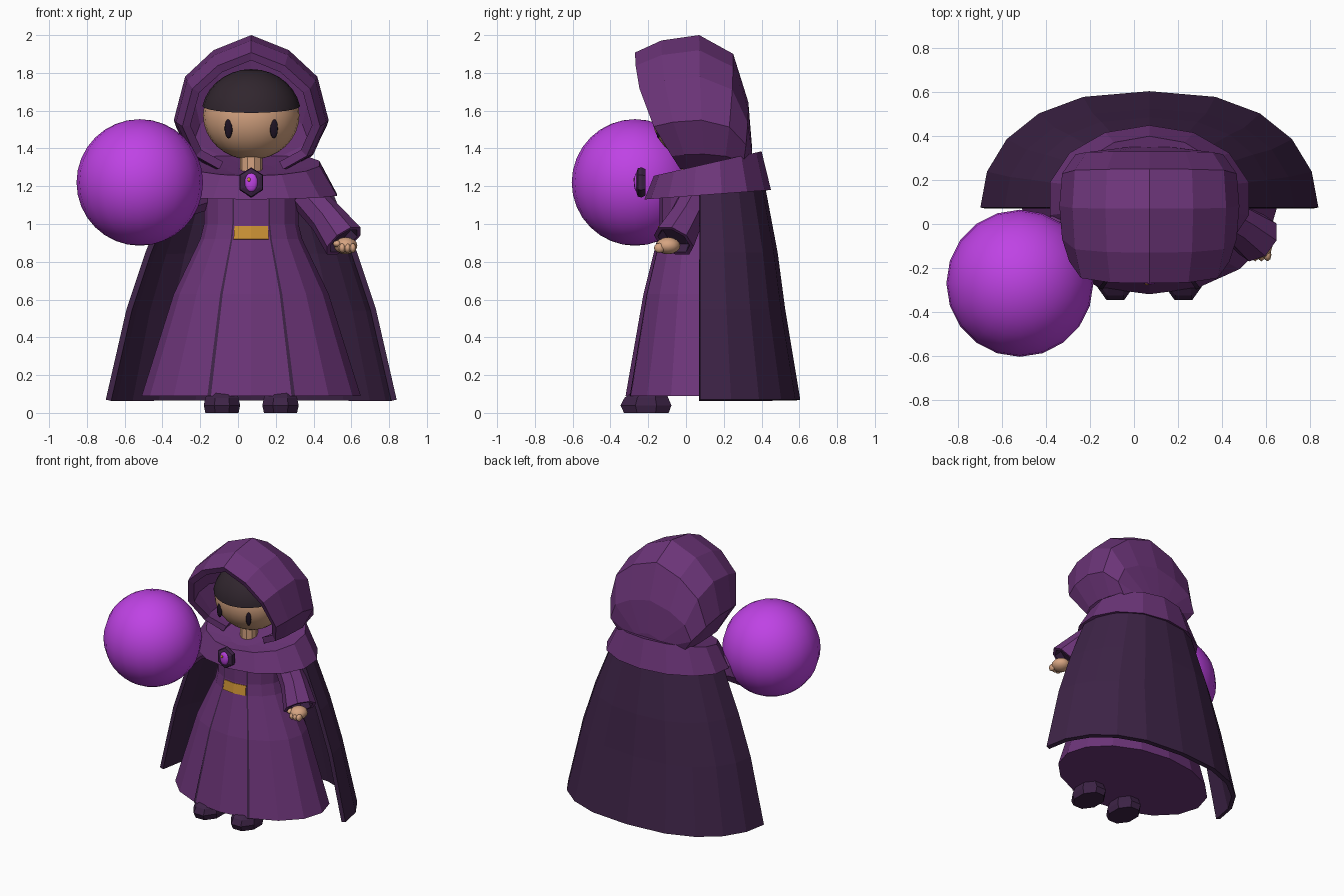
import bpy, bmesh
from math import sin, cos, pi, radians
from mathutils import Vector, Matrix

cube = bpy.data.objects.get("Cube")
if cube:
    bpy.data.objects.remove(cube, do_unlink=True)

CX = 0.07  # the figure's own centre line


def material(name, r, g, b):
    m = bpy.data.materials.new(name)
    m.use_nodes = True
    m.diffuse_color = (r, g, b, 1)
    m.node_tree.nodes["Principled BSDF"].inputs["Base Color"].default_value = (r, g, b, 1)
    return m


PURPLE = material("robe purple", .15, .035, .19)
DARK = material("dark plum", .047, .017, .062)
ORB = material("bright violet", .52, .055, .78)
SKIN = material("skin", .67, .37, .22)
HAIR = material("dark hair", .03, .019, .027)
GOLD = material("gold", .58, .28, .035)
EYE = material("eye black", .012, .006, .016)


def finish(name, bm, mats, smooth=False, shell=0):
    bmesh.ops.recalc_face_normals(bm, faces=bm.faces)
    for f in bm.faces:
        f.smooth = smooth
    me = bpy.data.meshes.new(name)
    bm.to_mesh(me)
    bm.free()
    for m in mats:
        me.materials.append(m)
    ob = bpy.data.objects.new(name, me)
    bpy.context.collection.objects.link(ob)
    if shell:
        mod = ob.modifiers.new("thickness", "SOLIDIFY")
        mod.thickness = shell
        mod.offset = -1
    return ob


def loft(name, rings, mats, closed=True, start=False, end=False, shell=0, dark_from=None):
    """Skin a list of point rings; bands from dark_from on use the second material."""
    bm = bmesh.new()
    rows = [[bm.verts.new(p) for p in ring] for ring in rings]
    n = len(rows[0])
    for i, (a, b) in enumerate(zip(rows, rows[1:])):
        for k in range(n if closed else n - 1):
            j = (k + 1) % n
            f = bm.faces.new((a[k], a[j], b[j], b[k]))
            if dark_from is not None and i >= dark_from:
                f.material_index = 1
    if start:
        bm.faces.new(rows[0])
    if end:
        f = bm.faces.new(rows[-1])
        if dark_from is not None:
            f.material_index = 1
    return finish(name, bm, mats, shell=shell)


def turn(n, offset=0):
    return [2 * pi * k / n + offset for k in range(n)]


def oval(z, rx, ry, cy, angles, tilt=0, cx=CX, power=1):
    """Horizontal oval; tilt raises the back and lowers the front."""
    pts = []
    for a in angles:
        c = cos(a)
        x = abs(c) ** power * (1 if c > 0 else -1)
        pts.append((cx + rx * x, cy + ry * sin(a), z + tilt * sin(a)))
    return pts


def ball(name, centre, radii, mat, segs=20, rows=12, smooth=True, cut=None):
    bm = bmesh.new()
    bmesh.ops.create_uvsphere(bm, u_segments=segs, v_segments=rows, radius=1)
    bmesh.ops.transform(bm, matrix=Matrix.Translation(centre) @ Matrix.Diagonal((*radii, 1)), verts=bm.verts)
    if cut:
        bmesh.ops.bisect_plane(bm, geom=bm.verts[:] + bm.edges[:] + bm.faces[:],
                               plane_co=cut[0], plane_no=cut[1], clear_inner=True)
    return finish(name, bm, [mat], smooth)


# Robe: sixteen-sided skirt narrowing to the waist and chest
skirt = [(.09, .58, .39), (.63, .41, .295), (.92, .27, .222), (1, .25, .21), (1.2, .25, .21)]
loft("robe", [oval(z, rx, ry, .07, turn(16)) for z, rx, ry in skirt], [PURPLE], start=True, end=True)

# Dark seams beside the front panel
for side, name in ((-1, "right"), (1, "left")):
    angles = [-pi / 2 + side * radians(d) for d in (21.3, 22.5, 23.3)]
    loft(name + "_seam", [oval(z, rx * 1.012, ry * 1.012, .07, angles) for z, rx, ry in skirt],
         [DARK], closed=False)

# Belt clasp
angles = [-pi / 2 + radians(d) for d in (-20, 0, 20)]
loft("belt_clasp", [oval(z, r + .008, r - .035, .07, angles) for z, r in ((.92, .265), (.99, .252))],
     [GOLD], closed=False, shell=.008)

# Long cape hanging behind
cape = [(.07, .77, .53), (.55, .66, .45), (.85, .56, .41), (1.22, .41, .34)]
loft("cape", [oval(z, rx, ry, .075, [pi * k / 10 for k in range(11)], power=.8) for z, rx, ry in cape],
     [DARK], closed=False, shell=.03)

# Shoulder capelet
capelet = [(1.17, .38, .27, .115, .03), (1.155, .465, .335, .115, .025),
           (1.32, .37, .285, .115, .065), (1.29, .13, .13, .03, .03)]
loft("capelet", [oval(z, rx, ry, cy, turn(14, pi / 14), tilt) for z, rx, ry, cy, tilt in capelet],
     [PURPLE], start=True, end=True)

# Hood: one arch repeated from front to back
arch = [(0, 2), (.2, 1.92), (.35, 1.78), (.41, 1.55), (.33, 1.37), (.19, 1.29)]
arch = [(-x, z) for x, z in arch[:0:-1]] + arch
stations = [(-.27, -.03, .89, .87), (-.13, .02, .97, .96), (.07, .1, 1, 1),
            (.25, .2, .97, .86), (.33, .3, .82, .5), (.35, .345, .3, .16)]
rings = []
for top, low, sx, sz in stations:
    ring = []
    for x, z in arch:
        t = min(1, (2 - z) / .7) ** 2
        ring.append((CX + x * sx, top + (low - top) * t, 1.29 + (z - 1.29) * sz))
    rings.append(ring)
loft("hood", rings, [PURPLE], closed=False, end=True, shell=.045)

# Head, hair and neck
ball("head", (CX, .05, 1.575), (.255, .23, .235), SKIN, 24, 16)
ball("hair", (CX, .055, 1.575), (.264, .248, .245), HAIR, 24, 16,
     cut=((CX, -.18, 1.59), (0, -.15, 1)))
loft("neck", [oval(z, .06, .06, .03, turn(10)) for z in (1.22, 1.4)], [SKIN])

# Eyes
for side, name in ((-1, "right"), (1, "left")):
    ball(name + "_eye", (CX + side * .12, -.146, 1.505), (.021, .012, .052), EYE, 12, 8)

# Brooch: pointed six-sided setting with a gem and a gold glint
loft("brooch_setting", [[(CX + r * .9 * sin(a), y, 1.22 + r * cos(a)) for a in turn(6)]
                        for y, r in ((-.215, .07), (-.235, .08), (-.255, .075), (-.262, .055))],
     [DARK], start=True, end=True)
ball("brooch_gem", (CX, -.26, 1.22), (.036, .016, .05), ORB, 10, 8)
ball("brooch_glint", (CX - .012, -.274, 1.235), (.009, .005, .011), GOLD, 8, 6)


# Sleeves with hollow dark cuffs
def sleeve(name, path):
    pts = [Vector(p) for p in path]
    radii = [.09, .095, .115]
    axes = [pts[1] - pts[0], pts[2] - pts[0], pts[2] - pts[1]]
    tip = axes[2].normalized()
    pts += [pts[2], pts[2] - tip * .05]
    radii += [.092, .085]
    axes += [tip, tip]
    rings = []
    for p, r, axis in zip(pts, radii, axes):
        q = axis.to_track_quat("Z", "Y")
        rings.append([p + q @ Vector((r * cos(a), r * sin(a), 0)) for a in turn(8, pi / 8)])
    loft(name, rings, [PURPLE, DARK], start=True, end=True, dark_from=3)


sleeve("left_sleeve", [(.36, .06, 1.15), (.47, 0, 1.03), (.56, -.065, .91)])
sleeve("right_sleeve", [(-.21, .06, 1.15), (-.32, -.03, 1.12), (-.4, -.14, 1.07)])

# Hands: palm, three curled fingers and a thumb
for name, c in (("left", Vector((.57, -.095, .885))), ("right", Vector((-.43, -.18, 1.05)))):
    ball(name + "_palm", c, (.062, .065, .045), SKIN, 12, 8)
    for k in (-1, 0, 1):
        ball(f"{name}_finger_{k + 2}", c + Vector((.028 * k + .01, -.045, -.012)), (.018, .03, .026), SKIN, 8, 6)
    ball(name + "_thumb", c + Vector((-.045, -.03, .01)), (.022, .03, .018), SKIN, 8, 6)

# Shoes
for side, name in ((-1, "right"), (1, "left")):
    shoe = [(0, .095, .128, -.21), (.04, .104, .146, -.212), (.08, .095, .125, -.21), (.14, .07, .07, -.18)]
    loft(name + "_shoe", [oval(z, rx, ry, cy, turn(8, pi / 8), cx=CX + side * .155)
                          for z, rx, ry, cy in shoe], [DARK], start=True, end=True)

# Floating orb
ball("orb", (-.52, -.27, 1.22), (.335, .335, .335), ORB, 20, 16)
